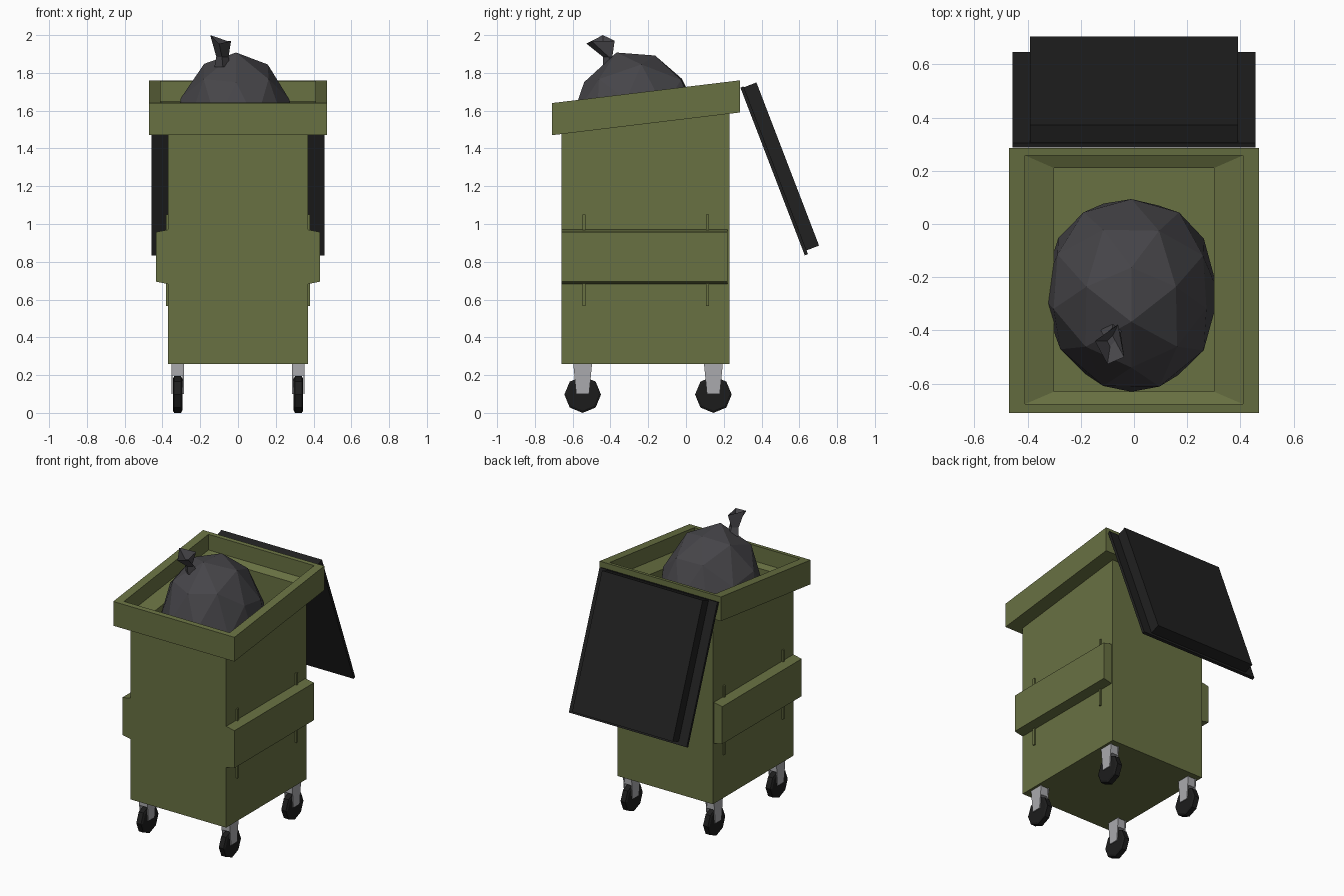
import bpy, bmesh, math, random
from mathutils import Matrix, Vector

if "Cube" in bpy.data.objects:
    bpy.data.objects.remove(bpy.data.objects["Cube"])

random.seed(4)


def mat(name, r, g, b):
    m = bpy.data.materials.new(name)
    m.diffuse_color = (r, g, b, 1)
    m.use_nodes = True
    m.node_tree.nodes["Principled BSDF"].inputs["Base Color"].default_value = m.diffuse_color
    return m


GREEN = mat("olive_green", 0.14, 0.165, 0.055)
BLACK = mat("lid_black", 0.015, 0.015, 0.015)
RUBBER = mat("wheel_rubber", 0.012, 0.012, 0.012)
STEEL = mat("caster_grey", 0.40, 0.40, 0.42)
BAG = mat("bag_grey", 0.062, 0.06, 0.067)


def finish(name, bm, material, fix=True):
    if fix:
        bmesh.ops.recalc_face_normals(bm, faces=bm.faces)
    me = bpy.data.meshes.new(name)
    bm.to_mesh(me)
    bm.free()
    me.materials.append(material)
    ob = bpy.data.objects.new(name, me)
    bpy.context.collection.objects.link(ob)
    return ob


def skin(bm, rings, cap_start=True, cap_end=True):
    """Bridge a list of equal point rings."""
    vs = [[bm.verts.new(p) for p in r] for r in rings]
    n = len(vs[0])
    for a, b in zip(vs, vs[1:]):
        for i in range(n):
            j = (i + 1) % n
            bm.faces.new((a[i], a[j], b[j], b[i]))
    if cap_start:
        bm.faces.new(vs[0][::-1])
    if cap_end:
        bm.faces.new(vs[-1])
    return bm


def box(bm, x0, x1, y0, y1, z0, z1):
    ring = lambda z: [(x0, y0, z), (x1, y0, z), (x1, y1, z), (x0, y1, z)]
    return skin(bm, [ring(z0), ring(z1)])


# Bin body with sloped rim, inner ledge and hollow inside
def slope(drop):
    return lambda y: 1.726 + 0.121 * y - drop


def level(z):
    return lambda y: z


def rect(x, y0, y1, h):
    return [(-x, y0, h(y0)), (x, y0, h(y0)), (x, y1, h(y1)), (-x, y1, h(y1))]


finish("bin_body", skin(bmesh.new(), [
    rect(0.37, -0.66, 0.23, level(0.26)),
    rect(0.37, -0.66, 0.23, slope(0.17)),
    rect(0.47, -0.71, 0.285, slope(0.17)),
    rect(0.47, -0.71, 0.285, slope(0.0)),
    rect(0.41, -0.677, 0.258, slope(0.0)),
    rect(0.41, -0.677, 0.258, slope(0.11)),
    rect(0.30, -0.63, 0.21, slope(0.13)),
    rect(0.30, -0.63, 0.21, level(0.30)),
]), GREEN)

# Side lifting sleeves and their thin ribs
for s, side in ((-1, "left"), (1, "right")):
    prof = [(0.36, 0.68), (0.435, 0.695), (0.435, 0.957), (0.36, 0.972)]
    finish(side + "_lift_sleeve", skin(bmesh.new(), [
        [(s * x, y, z) for x, z in prof] for y in (-0.66, 0.22)]), GREEN)
    for y, end in ((-0.54, "front"), (0.113, "back")):
        finish(f"{side}_{end}_rib", box(
            bmesh.new(), *sorted((s * 0.36, s * 0.38)), y - 0.008, y + 0.008, 0.565, 1.05), GREEN)

# Open lid hanging behind: raised panel on a thin flange
bm = bmesh.new()
box(bm, -0.39, 0.39, 0.0, 0.089, -0.93, -0.005)
box(bm, -0.457, 0.457, 0.0, 0.018, -0.951, 0.0)
lid = finish("lid", bm, BLACK)
lid.matrix_world = Matrix.Translation((0, 0.288, 1.722)) @ Matrix.Rotation(math.radians(21), 4, 'X')

# Casters: octagonal wheel between two fork arms under a top block
for x, side in ((-0.32, "left"), (0.32, "right")):
    for y, end in ((-0.547, "front"), (0.145, "back")):
        def octagon(px, r):
            return [(px, y + r * math.cos(k * math.pi / 4), 0.097 + r * math.sin(k * math.pi / 4))
                    for k in range(8)]
        finish(f"{side}_{end}_wheel", skin(bmesh.new(), [
            octagon(x - 0.025, 0.085), octagon(x - 0.018, 0.097),
            octagon(x + 0.018, 0.097), octagon(x + 0.025, 0.085)]), RUBBER)
        bm = bmesh.new()
        arm = [(-0.05, 0.262), (-0.034, 0.10), (0.034, 0.10), (0.05, 0.262)]
        for a, b in ((-0.033, -0.026), (0.026, 0.033)):
            skin(bm, [[(x + px, y + py, z) for py, z in arm] for px in (a, b)])
        box(bm, x - 0.027, x + 0.027, y - 0.043, y + 0.043, 0.197, 0.262)
        finish(f"{side}_{end}_fork", bm, STEEL)

# Rubbish bag: faceted lumpy ellipsoid
bm = bmesh.new()
bmesh.ops.create_icosphere(bm, subdivisions=2, radius=1)
turn = Matrix.Rotation(math.radians(-16), 3, 'X') @ Matrix.Rotation(math.radians(-90), 3, 'Z')
for v in bm.verts:
    p = (turn @ v.co) * random.uniform(0.98, 1.03)
    v.co = Vector((-0.01 + 0.335 * p.x, -0.265 + 0.37 * p.y, 1.40 + 0.515 * p.z))
finish("rubbish_bag", bm, BAG)

# Tied neck of the bag: four-sided flare with a hollow end
finish("bag_knot", skin(bmesh.new(), [
    [(-0.125, -0.40, 1.83), (-0.08, -0.36, 1.83), (-0.04, -0.39, 1.83), (-0.08, -0.44, 1.83)],
    [(-0.115, -0.42, 1.885), (-0.08, -0.39, 1.885), (-0.05, -0.41, 1.885), (-0.085, -0.44, 1.885)],
    [(-0.147, -0.44, 2.0), (-0.06, -0.378, 1.97), (-0.037, -0.50, 1.968), (-0.10, -0.527, 1.955)],
    [(-0.10, -0.44, 1.93), (-0.08, -0.42, 1.93), (-0.07, -0.44, 1.93), (-0.09, -0.46, 1.93)],
]), BAG)
